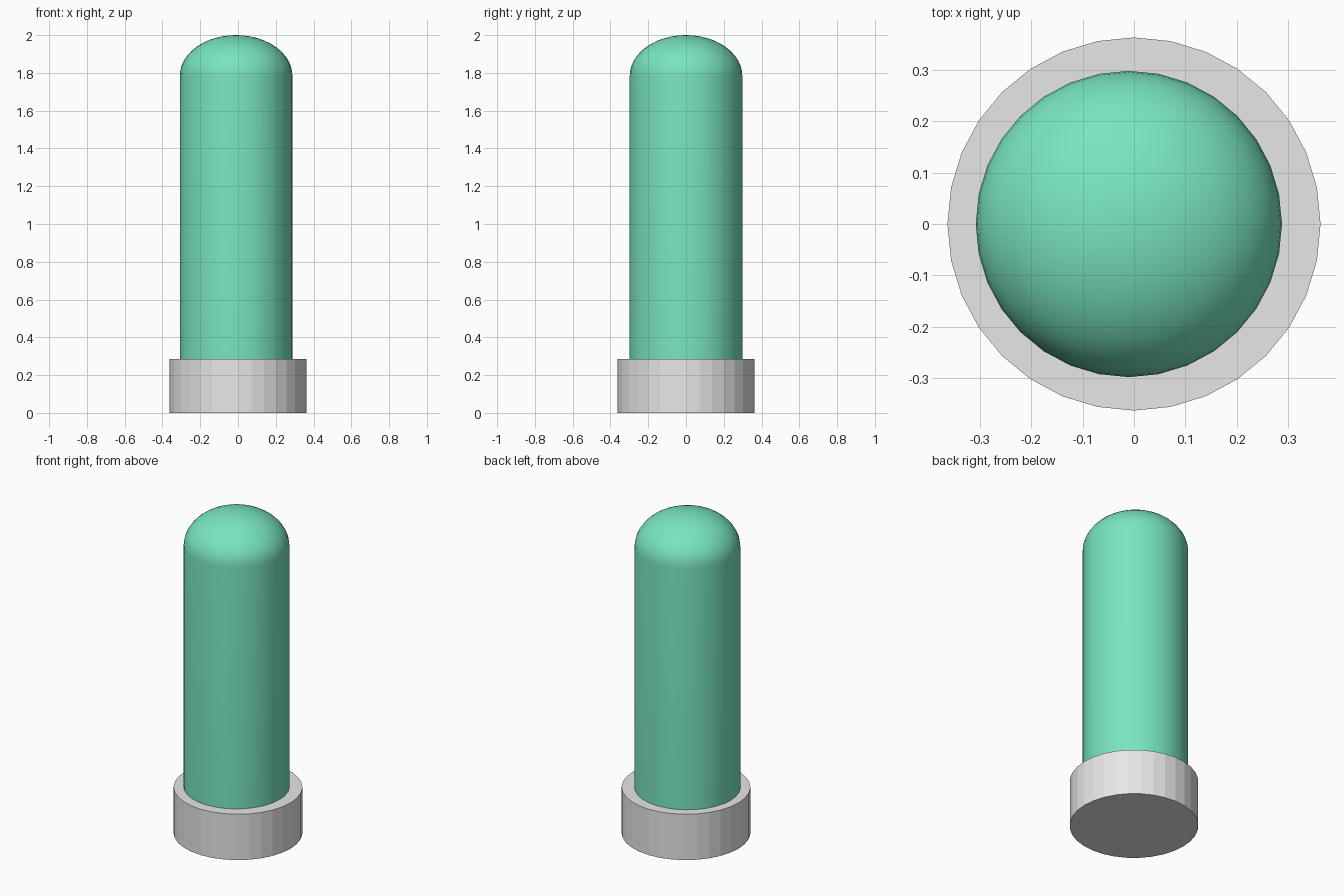
import bpy, bmesh, math

if "Cube" in bpy.data.objects:
    bpy.data.objects.remove(bpy.data.objects["Cube"])

SIDES = 32


def material(name, rgb):
    m = bpy.data.materials.new(name)
    m.diffuse_color = (*rgb, 1)
    m.use_nodes = True
    m.node_tree.nodes["Principled BSDF"].inputs["Base Color"].default_value = m.diffuse_color
    return m


def lathe(name, profile, mat, center_x=0.0, smooth=False):
    """Spin an (r, z) profile that starts and ends on the axis."""
    bm = bmesh.new()
    verts = [bm.verts.new((r, 0, z)) for r, z in profile]
    edges = [bm.edges.new(pair) for pair in zip(verts, verts[1:])]
    bmesh.ops.spin(bm, geom=verts + edges, cent=(0, 0, 0), axis=(0, 0, 1),
                   angle=math.tau, steps=SIDES, use_duplicate=False)
    bmesh.ops.remove_doubles(bm, verts=bm.verts[:], dist=1e-4)
    bmesh.ops.recalc_face_normals(bm, faces=bm.faces[:])
    mesh = bpy.data.meshes.new(name)
    bm.to_mesh(mesh)
    bm.free()
    mesh.materials.append(mat)
    ob = bpy.data.objects.new(name, mesh)
    ob.location.x = center_x
    bpy.context.collection.objects.link(ob)
    if smooth:
        bpy.context.view_layer.objects.active = ob
        ob.select_set(True)
        bpy.ops.object.shade_smooth_by_angle(angle=math.radians(40))
        ob.select_set(False)
    return ob


green = material("mint green", (0.19, 0.78, 0.54))
grey = material("light grey", (0.8, 0.8, 0.8))

# Faceted round base
lathe("base", [(0, 0), (0.363, 0), (0.363, 0.285), (0, 0.285)], grey)

# Smooth column with a flattened dome on top, seated inside the base
R, SHOULDER, TOP, RINGS = 0.298, 1.785, 2.0, 12
dome = [(R * math.cos(a), SHOULDER + (TOP - SHOULDER) * math.sin(a))
        for a in (math.pi / 2 * i / RINGS for i in range(RINGS))]
lathe("domed_column", [(0, 0.01), (R, 0.01)] + dome + [(0, TOP)], green,
      center_x=-0.01, smooth=True)
